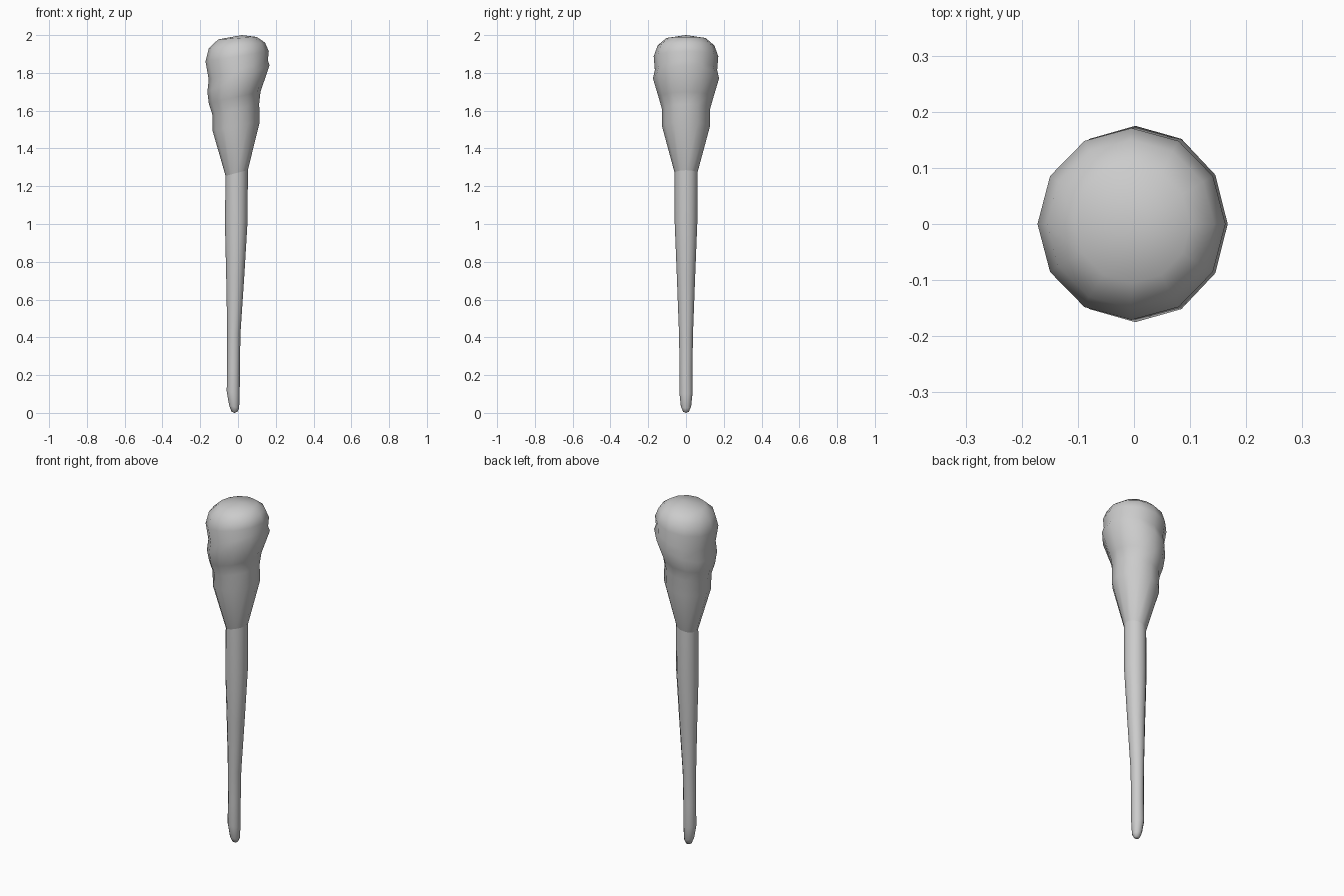
import bpy, bmesh, math

if "Cube" in bpy.data.objects:
    bpy.data.objects.remove(bpy.data.objects["Cube"])

SIDES = 12


def loft(name, rings, start_tip=None, end_tip=None):
    """Skin tilted rings given as (left x, left z, right x, right z, y radius)."""
    bm = bmesh.new()
    loops = []
    for xl, zl, xr, zr, ry in rings:
        loop = []
        for i in range(SIDES):
            a = 2 * math.pi * i / SIDES
            t = (1 + math.cos(a)) / 2
            loop.append(bm.verts.new((xl + (xr - xl) * t, ry * math.sin(a), zl + (zr - zl) * t)))
        loops.append(loop)
    for low, high in zip(loops, loops[1:]):
        for i in range(SIDES):
            j = (i + 1) % SIDES
            bm.faces.new((low[i], low[j], high[j], high[i]))
    for tip, loop in ((start_tip, loops[0]), (end_tip, loops[-1])):
        if tip:
            v = bm.verts.new(tip)
            for i in range(SIDES):
                bm.faces.new((loop[i], loop[(i + 1) % SIDES], v))
    bmesh.ops.recalc_face_normals(bm, faces=bm.faces)
    mesh = bpy.data.meshes.new(name)
    bm.to_mesh(mesh)
    bm.free()
    obj = bpy.data.objects.new(name, mesh)
    bpy.context.collection.objects.link(obj)
    bpy.ops.object.select_all(action='DESELECT')
    obj.select_set(True)
    bpy.context.view_layer.objects.active = obj
    bpy.ops.object.shade_smooth_by_angle(angle=math.radians(60))
    return obj


# Slim tapered handle with a rounded foot
loft("handle", [
    (-0.034, 0.006, -0.003, 0.006, 0.015),
    (-0.047, 0.04, 0.006, 0.025, 0.027),
    (-0.060, 0.115, 0.009, 0.10, 0.035),
    (-0.057, 0.24, 0.010, 0.24, 0.034),
    (-0.057, 0.42, 0.013, 0.42, 0.037),
    (-0.062, 0.70, 0.033, 0.72, 0.048),
    (-0.069, 1.00, 0.051, 1.02, 0.060),
    (-0.066, 1.255, 0.052, 1.285, 0.060),
], start_tip=(-0.018, 0, 0))

# Wrapped head: slanted bulges separated by creases
loft("wrapped_head", [
    (-0.066, 1.255, 0.052, 1.285, 0.060),
    (-0.135, 1.495, 0.115, 1.54, 0.127),
    (-0.136, 1.58, 0.112, 1.635, 0.127),
    (-0.155, 1.64, 0.119, 1.70, 0.145),
    (-0.162, 1.70, 0.167, 1.84, 0.175),
    (-0.155, 1.765, 0.158, 1.865, 0.165),
    (-0.172, 1.86, 0.163, 1.915, 0.171),
    (-0.155, 1.93, 0.143, 1.96, 0.150),
    (-0.105, 1.977, 0.10, 1.99, 0.105),
], end_tip=(0.02, 0, 2.0))
